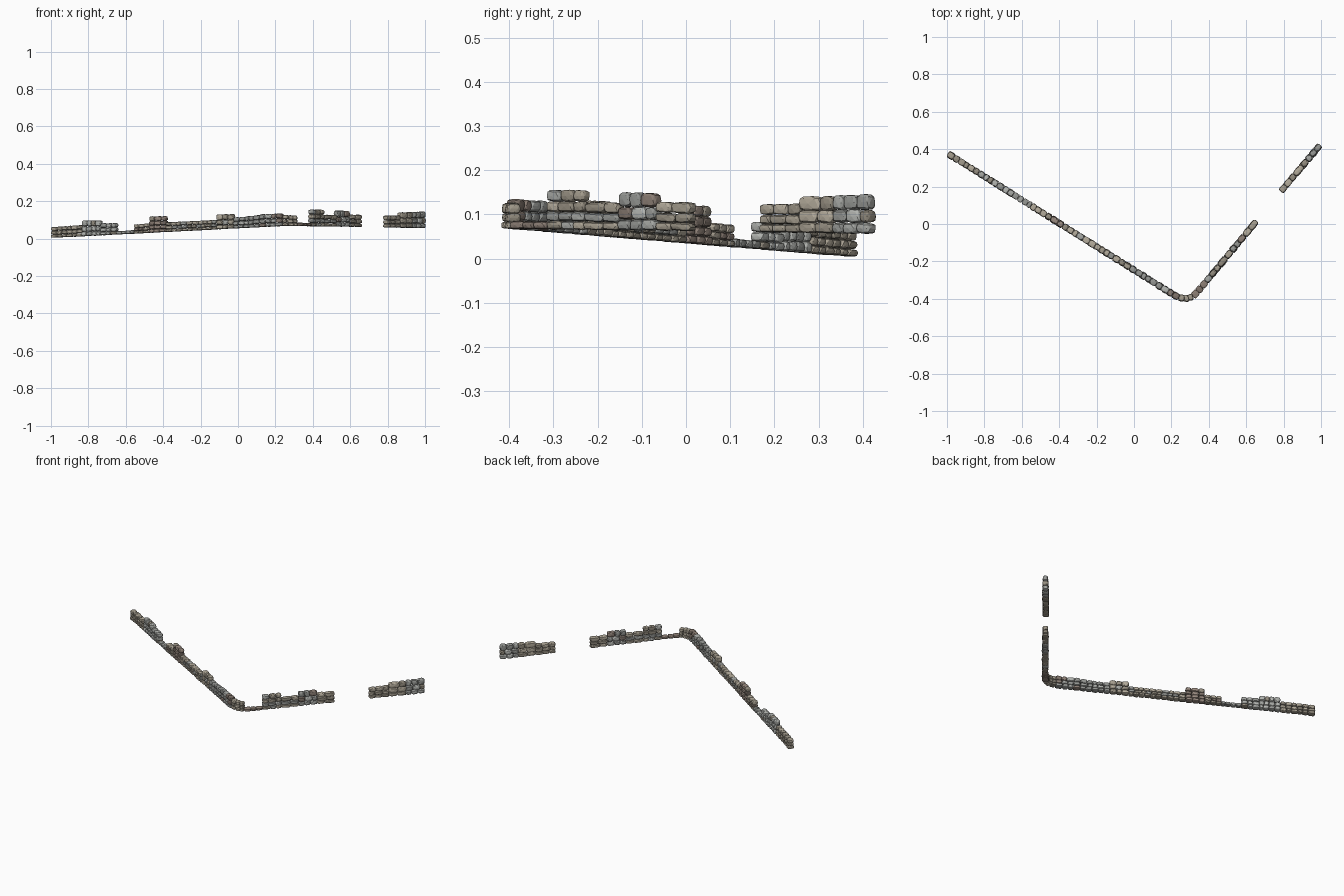
import bpy, bmesh, math, random
from mathutils import Vector, Matrix

if "Cube" in bpy.data.objects:
    bpy.data.objects.remove(bpy.data.objects["Cube"])

random.seed(7)

# Wall centre line seen from above, and rising ground under it
PATH = [(-0.985, 0.37), (0.19, -0.365), (0.235, -0.391), (0.275, -0.4),
        (0.315, -0.388), (0.35, -0.35), (0.65, 0.01), (0.79, 0.18), (0.985, 0.41)]
GROUND = [(-1, 0.004), (0.25, 0.068), (0.65, 0.063), (1, 0.056)]
DEPTH = 0.038

# Runs: start x, end x, top z at start, top z at end, courses, tint
RUNS = [
    (-0.995, -0.83, 0.062, 0.073, 3, "tan"),
    (-0.83, -0.73, 0.098, 0.098, 3, "grey"),
    (-0.73, -0.645, 0.082, 0.084, 3, "grey"),
    (-0.645, -0.55, 0.040, 0.046, 1, "grey"),
    (-0.55, -0.47, 0.076, 0.082, 3, "tan"),
    (-0.47, -0.38, 0.119, 0.121, 4, "brown"),
    (-0.38, -0.11, 0.088, 0.100, 3, "tan"),
    (-0.11, -0.02, 0.130, 0.132, 3, "tan"),
    (-0.02, 0.12, 0.113, 0.126, 3, "grey"),
    (0.12, 0.24, 0.130, 0.135, 3, "grey"),
    (0.24, 0.315, 0.127, 0.123, 3, "tan"),
    (0.315, 0.385, 0.086, 0.084, 1, "brown"),
    (0.385, 0.455, 0.155, 0.155, 4, "tan"),
    (0.455, 0.52, 0.128, 0.126, 3, "tan"),
    (0.52, 0.59, 0.150, 0.148, 3, "grey"),
    (0.59, 0.655, 0.129, 0.127, 3, "tan"),
    (0.785, 0.86, 0.123, 0.125, 3, "tan"),
    (0.86, 0.925, 0.140, 0.141, 3, "tan"),
    (0.925, 0.995, 0.143, 0.145, 3, "grey"),
]
TINTS = {"grey": (0.40, 0.41, 0.39), "tan": (0.40, 0.36, 0.29), "brown": (0.28, 0.225, 0.19)}
MATS = {}
for tint, rgb in TINTS.items():
    MATS[tint] = []
    for i, f in enumerate((0.75, 0.95, 1.15)):
        m = bpy.data.materials.new(f"{tint}_stone_{i}")
        m.diffuse_color = tuple(c * f for c in rgb) + (1,)
        m.use_nodes = True
        m.node_tree.nodes["Principled BSDF"].inputs["Base Color"].default_value = m.diffuse_color
        MATS[tint].append(m)


def lerp_table(table, x):
    for (x0, v0), (x1, v1) in zip(table, table[1:]):
        if x <= x1 or (x1, v1) == table[-1]:
            return v0 + (v1 - v0) * (x - x0) / (x1 - x0)


def slope(table, x):
    return (lerp_table(table, x + 0.004) - lerp_table(table, x - 0.004)) / 0.008


def soft_box(v, p):
    # Push a sphere point out toward a rounded box
    return Vector([math.copysign(abs(c) ** p, c) for c in v])


def add_stone(bm, centre, along, size, mat):
    up = Vector((0, 0, 1))
    side = up.cross(along).normalized()
    up = along.cross(side)
    rot = Matrix((along, side, up)).transposed()
    rot = rot @ Matrix.Rotation(random.uniform(-0.05, 0.05), 3, 'Y')
    verts = bmesh.ops.create_icosphere(bm, subdivisions=2, radius=1)["verts"]
    power = random.uniform(0.5, 0.62)
    for v in verts:
        p = soft_box(v.co, power) * random.uniform(0.95, 1.03)
        p = Vector([max(-1, min(1, c)) * s / 2 for c, s in zip(p, size)])
        v.co = centre + rot @ p
    for f in {f for v in verts for f in v.link_faces}:
        f.material_index = mat


for n, (x0, x1, t0, t1, courses, tint) in enumerate(RUNS):
    bm = bmesh.new()
    other = random.choice(list(TINTS))
    palette = MATS[tint] * 2 + MATS[other][:2]
    span = x1 - x0
    for c in range(courses):
        # Uneven stone joints, different in every course
        count = max(2, round(span / 0.027))
        weights = [random.uniform(0.75, 1.25) for _ in range(count)]
        x = x0
        for w in weights:
            wx = span * w / sum(weights)
            xm = x + wx / 2
            x += wx
            base = lerp_table(GROUND, xm)
            top = t0 + (t1 - t0) * (xm - x0) / span
            # Lower courses are flatter, the cap course is tallest
            shares = [1 + 0.35 * k / max(1, courses - 1) for k in range(courses)]
            h = (top - base) * shares[c] / sum(shares)
            z = base + (top - base) * sum(shares[:c]) / sum(shares) + h / 2
            dy, dz = slope(PATH, xm), slope(GROUND, xm)
            along = Vector((1, dy, dz)).normalized()
            length = wx * math.hypot(1, dy) * 1.06
            depth = (DEPTH - 0.002 * c) * random.uniform(0.9, 1.08)
            add_stone(bm, Vector((xm, lerp_table(PATH, xm), z)), along,
                      (length, depth, h * random.uniform(1.0, 1.1)),
                      random.randrange(len(palette)))
    name = f"wall_run_{n + 1}"
    mesh = bpy.data.meshes.new(name)
    bm.to_mesh(mesh)
    bm.free()
    for m in palette:
        mesh.materials.append(m)
    bpy.context.collection.objects.link(bpy.data.objects.new(name, mesh))
